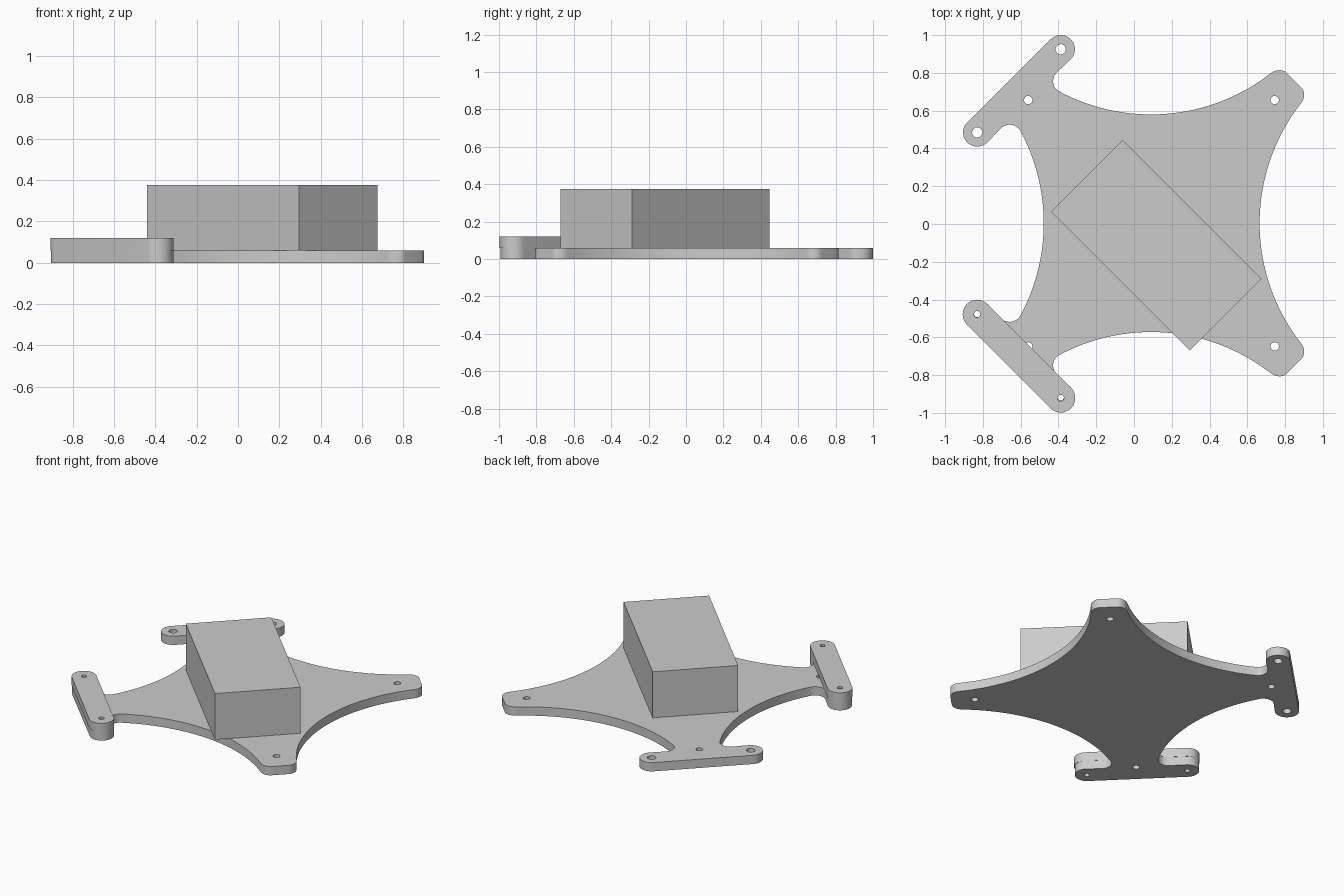
import bpy
from math import sin, cos, pi, sqrt, radians
from mathutils import Vector

if "Cube" in bpy.data.objects:
    bpy.data.objects.remove(bpy.data.objects["Cube"])

MID = 0.004   # mirror line of the plate in y
R = 1.03      # radius of the scooped sides


def circle(c, r, a0=0, a1=360, n=32):
    pts = [(c[0] + r * cos(radians(a0 + (a1 - a0) * i / n)),
            c[1] + r * sin(radians(a0 + (a1 - a0) * i / n))) for i in range(n + 1)]
    return pts[:-1] if a1 - a0 == 360 else pts


def sag(h):
    return R - sqrt(R * R - h * h)


def fillet(a, corner, b, n=12):
    # circular corner as a rational quadratic curve
    a, c, b = Vector(a), Vector(corner), Vector(b)
    w = sin((a - c).angle(b - c) / 2)
    out = []
    for i in range(1, n):
        t = i / n
        k0, k1, k2 = (1 - t) ** 2, 2 * w * t * (1 - t), t * t
        out.append(tuple((a * k0 + c * k1 + b * k2) / (k0 + k1 + k2)))
    return out


def slab(name, loops, z0, z1):
    # flat outline with holes, extruded from z0 to z1
    cu = bpy.data.curves.new(name, 'CURVE')
    cu.dimensions = '2D'
    cu.fill_mode = 'BOTH'
    cu.extrude = (z1 - z0) / 2
    for pts in loops:
        sp = cu.splines.new('POLY')
        sp.points.add(len(pts) - 1)
        for p, q in zip(sp.points, pts):
            p.co = (q[0], q[1], 0, 1)
        sp.use_cyclic_u = True
    ob = bpy.data.objects.new(name, cu)
    ob.location.z = (z0 + z1) / 2
    bpy.context.collection.objects.link(ob)
    bpy.ops.object.select_all(action='DESELECT')
    ob.select_set(True)
    bpy.context.view_layer.objects.active = ob
    bpy.ops.object.convert(target='MESH')
    bpy.ops.object.shade_smooth_by_angle(angle=radians(30))
    return ob


# Plate outline, upper half, counterclockwise from the right scoop
N = 20
right = [(0.665 + sag(h), MID + h) for h in (0.635 * i / N for i in range(N + 1))]
top = [(0.09 + h, 0.576 + MID + sag(h)) for h in (0.63 - 1.118 * i / (2 * N) for i in range(2 * N + 1))]
left = [(-0.478 - sag(h), MID + h) for h in (0.49 * (1 - i / N) for i in range(N + 1))]
end_a = circle((-0.388, 0.925), 0.075, -45, 135, 20)
end_b = circle((-0.83, 0.485), 0.075, 135, 315, 20)
tip_a, tip_b = (0.884, 0.725), (0.81, 0.799)
in_a, in_b = (-0.409, 0.802), (-0.704, 0.507)

half = right + fillet(right[-1], (0.923, 0.686), tip_a) + [tip_a, tip_b]
half += fillet(tip_b, (0.772, 0.838), top[0]) + top
half += fillet(top[-1], (-0.468, 0.743), in_a) + [in_a] + end_a + end_b + [in_b]
half += fillet(in_b, (-0.645, 0.566), left[0]) + left
outline = half + [(x, 2 * MID - y) for x, y in reversed(half[1:-1])]

# Plate holes, mirrored in y
holes = []
for x, y, r in ((0.745, 0.656, 0.022), (-0.56, 0.656, 0.022),
                (-0.388, 0.925, 0.027), (-0.83, 0.485, 0.027)):
    for s in (1, -1):
        holes.append(circle((x, MID + s * (y - MID)), 0.017 if s < 0 and r > 0.025 else r, n=24))
slab("base_plate", [outline] + holes, 0, 0.06)

# Raised bar on the front left arm
p, q = (-0.83, -0.478), (-0.388, -0.921)
bar = circle(p, 0.077, 45, 225, 20) + circle(q, 0.077, 225, 405, 20)
slab("raised_bar", [bar, circle(p, 0.017, n=24), circle(q, 0.017, n=24)], 0.06, 0.12)

# Box sitting diagonally on the plate
bpy.ops.mesh.primitive_cube_add(size=1, location=(0.1175, -0.1125, 0.2175),
                                rotation=(0, 0, -pi / 4))
box = bpy.context.object
box.name = "body_box"
box.scale = (1.04, 0.538, 0.315)
